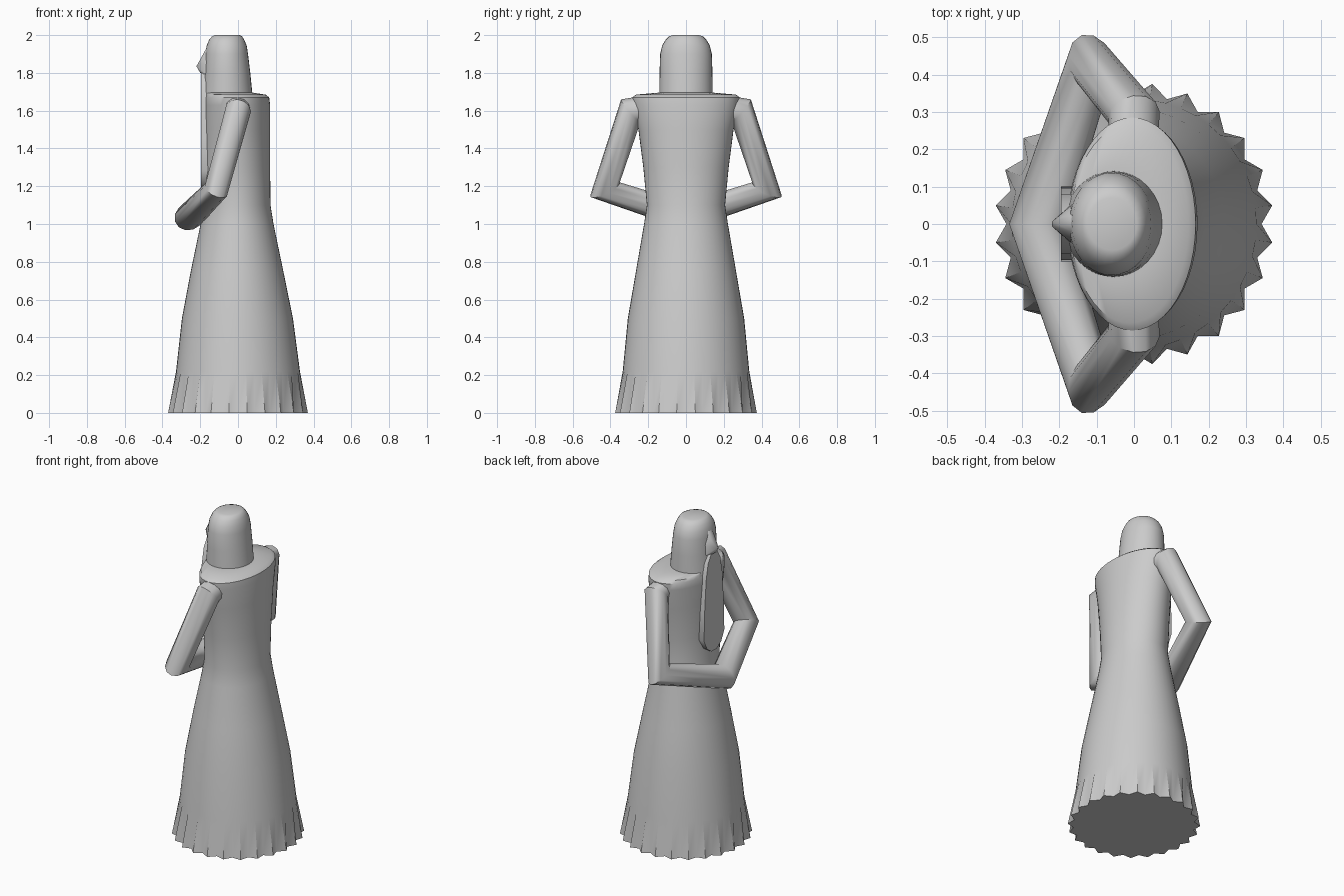
import bpy, bmesh, math
from mathutils import Vector

if "Cube" in bpy.data.objects:
    bpy.data.objects.remove(bpy.data.objects["Cube"])


def finish(name, bm, angle=40, mirror=False):
    bmesh.ops.recalc_face_normals(bm, faces=bm.faces)
    me = bpy.data.meshes.new(name)
    bm.to_mesh(me)
    bm.free()
    ob = bpy.data.objects.new(name, me)
    bpy.context.collection.objects.link(ob)
    if mirror:
        m = ob.modifiers.new("mirror", 'MIRROR')
        m.use_axis = (False, True, False)
        m.use_clip = True
    bpy.ops.object.select_all(action='DESELECT')
    ob.select_set(True)
    bpy.context.view_layer.objects.active = ob
    bpy.ops.object.shade_smooth_by_angle(angle=math.radians(angle))
    return ob


def skin(bm, rings, caps=(True, True)):
    vr = [[bm.verts.new(p) for p in r] for r in rings]
    n = len(vr[0])
    for a, b in zip(vr, vr[1:]):
        for i in range(n):
            j = (i + 1) % n
            bm.faces.new((a[i], a[j], b[j], b[i]))
    if caps[0]:
        bm.faces.new(vr[0])
    if caps[1]:
        bm.faces.new(vr[-1])


def ellipse(z, cx, rx, ry, n=48, fold=0.0):
    pts = []
    for i in range(n):
        a = 2 * math.pi * i / n
        k = 1 - (fold if i % 2 == 0 else 0)   # pleats alternate in and out
        pts.append((cx + rx * k * math.cos(a), ry * k * math.sin(a), z))
    return pts


# Robe with a pleated hem
robe = [(0.0, 0, .373, .378, .085), (.22, 0, .328, .335, 0), (.5, -.003, .294, .308, 0),
        (.75, -.005, .245, .265, 0), (1.0, -.005, .193, .222, 0), (1.1, -.004, .176, .207, 0),
        (1.3, -.004, .174, .226, 0), (1.5, -.004, .174, .252, 0), (1.63, -.004, .174, .283, 0),
        (1.67, -.005, .170, .285, 0), (1.685, -.012, .158, .265, 0), (1.695, -.05, .13, .15, 0)]
bm = bmesh.new()
skin(bm, [ellipse(z, c, rx, ry, fold=f) for z, c, rx, ry, f in robe])
finish("robe", bm)

# Hooded head
head = [(1.67, -.055, .133, .142), (1.8, -.057, .122, .140), (1.9, -.06, .113, .137),
        (1.945, -.06, .106, .126), (1.975, -.06, .093, .108), (1.993, -.058, .080, .090),
        (2.0, -.058, .066, .070)]
bm = bmesh.new()
skin(bm, [ellipse(z, c, rx, ry, 32) for z, c, rx, ry in head])
finish("hooded_head", bm, 50)

# Nose and brow wedge
bm = bmesh.new()
for x, y, z in [(-.165, .02, 1.935), (-.19, .02, 1.88), (-.22, .006, 1.835), (-.20, .02, 1.80),
                (-.165, .055, 1.79), (-.155, .06, 1.86), (-.10, .04, 1.92), (-.10, .05, 1.79)]:
    for s in (1, -1):
        bm.verts.new((x, s * y, z))
bmesh.ops.convex_hull(bm, input=bm.verts)
finish("nose", bm, 50)

# Long flat beard
half = [(.03, 1.80), (.06, 1.75), (.08, 1.65), (.095, 1.45), (.10, 1.28), (.07, 1.22), (.025, 1.19)]
outline = half + [(-y, z) for y, z in reversed(half)]
bm = bmesh.new()
skin(bm, [[(x, y, z) for y, z in outline] for x in (-.135, -.195)])
finish("beard", bm, 30)

# Sleeved arms joined in front: half a mitred tube, mirrored
path = [Vector(p) for p in [(-.257, 0, 1.04), (-.115, .43, 1.182), (0, .292, 1.6), (.0, .17, 1.625)]]
radius = [.07, .062, .066, .06]
dirs = [(b - a).normalized() for a, b in zip(path, path[1:])]
normals = [Vector((0, 1, 0))] + [(a + b).normalized() for a, b in zip(dirs, dirs[1:])] + [dirs[-1]]
u = dirs[0].cross(Vector((0, 0, 1))).normalized()
v = dirs[0].cross(u)
offs = []
for i in range(12):
    a = 2 * math.pi * (i + .5) / 12
    offs.append(u * math.cos(a) * 1.08 + v * math.sin(a))
rings = []
for i, c in enumerate(path):
    d, n = dirs[max(i - 1, 0)], normals[i]
    offs = [o - d * (o.dot(n) / d.dot(n)) for o in offs]
    rings.append([c + o * radius[i] for o in offs])
bm = bmesh.new()
skin(bm, rings, (False, True))
finish("sleeved_arms", bm, 45, mirror=True)
